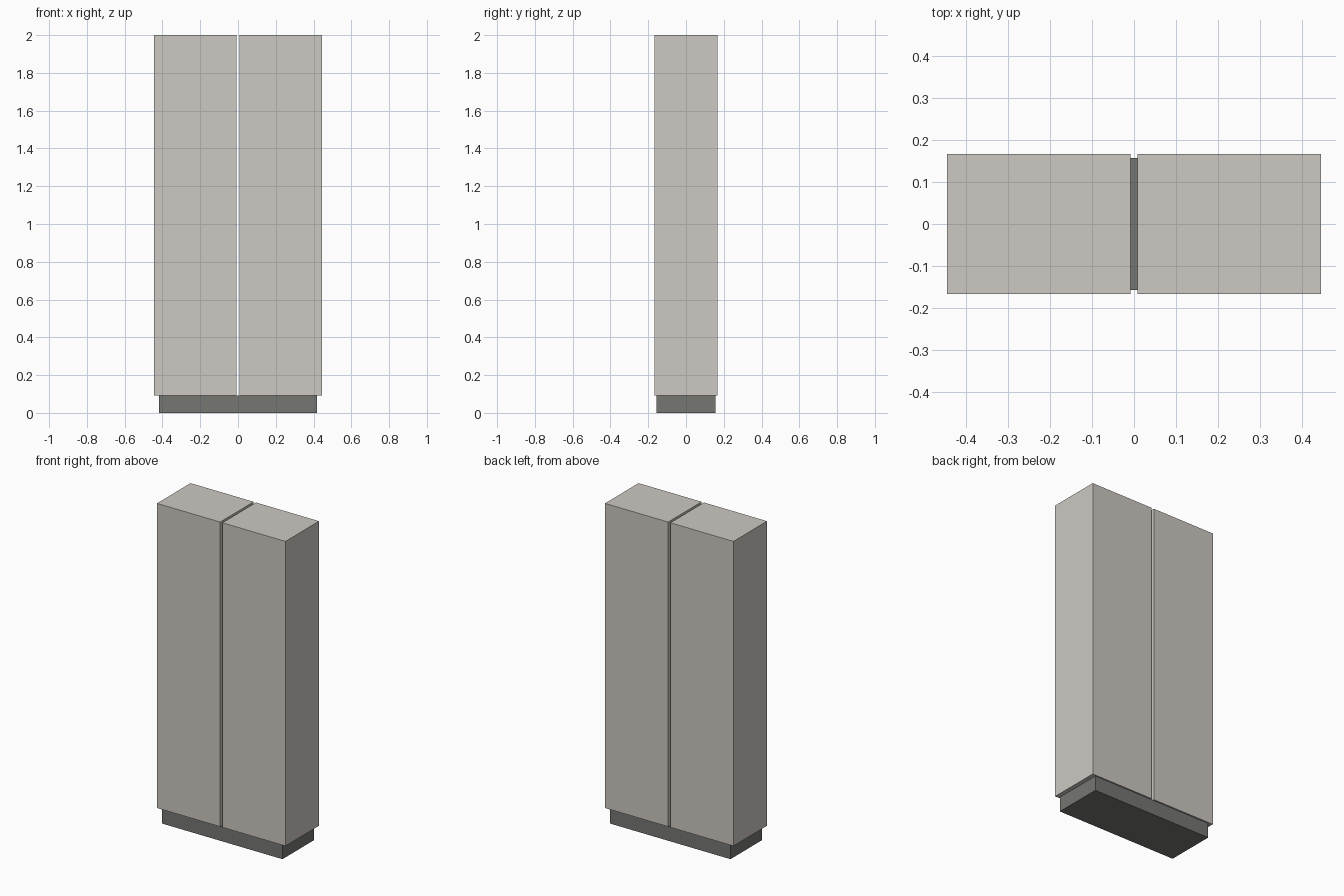
import bpy

if "Cube" in bpy.data.objects:
    bpy.data.objects.remove(bpy.data.objects["Cube"])


def material(name, rgb):
    mat = bpy.data.materials.new(name)
    mat.diffuse_color = (*rgb, 1)
    mat.use_nodes = True
    mat.node_tree.nodes["Principled BSDF"].inputs["Base Color"].default_value = mat.diffuse_color
    return mat


def box(name, lo, hi, mat):
    centre = [(a + b) / 2 for a, b in zip(lo, hi)]
    bpy.ops.mesh.primitive_cube_add(size=1, location=centre)
    obj = bpy.context.object
    obj.name = name
    obj.scale = [b - a for a, b in zip(lo, hi)]
    bpy.ops.object.transform_apply(location=False, rotation=False, scale=True)
    obj.data.materials.append(mat)
    return obj


light = material("light_grey", (0.61, 0.58, 0.54))
dark = material("dark_grey", (0.18, 0.18, 0.17))

PLINTH_TOP = 0.093

# Recessed plinth
box("plinth", (-0.418, -0.157, 0), (0.418, 0.157, PLINTH_TOP), dark)

# Two tall blocks separated by a narrow through-gap
for side, x0, x1 in (("left", -0.445, -0.008), ("right", 0.008, 0.445)):
    box(side + "_block", (x0, -0.166, PLINTH_TOP), (x1, 0.166, 2), light)
